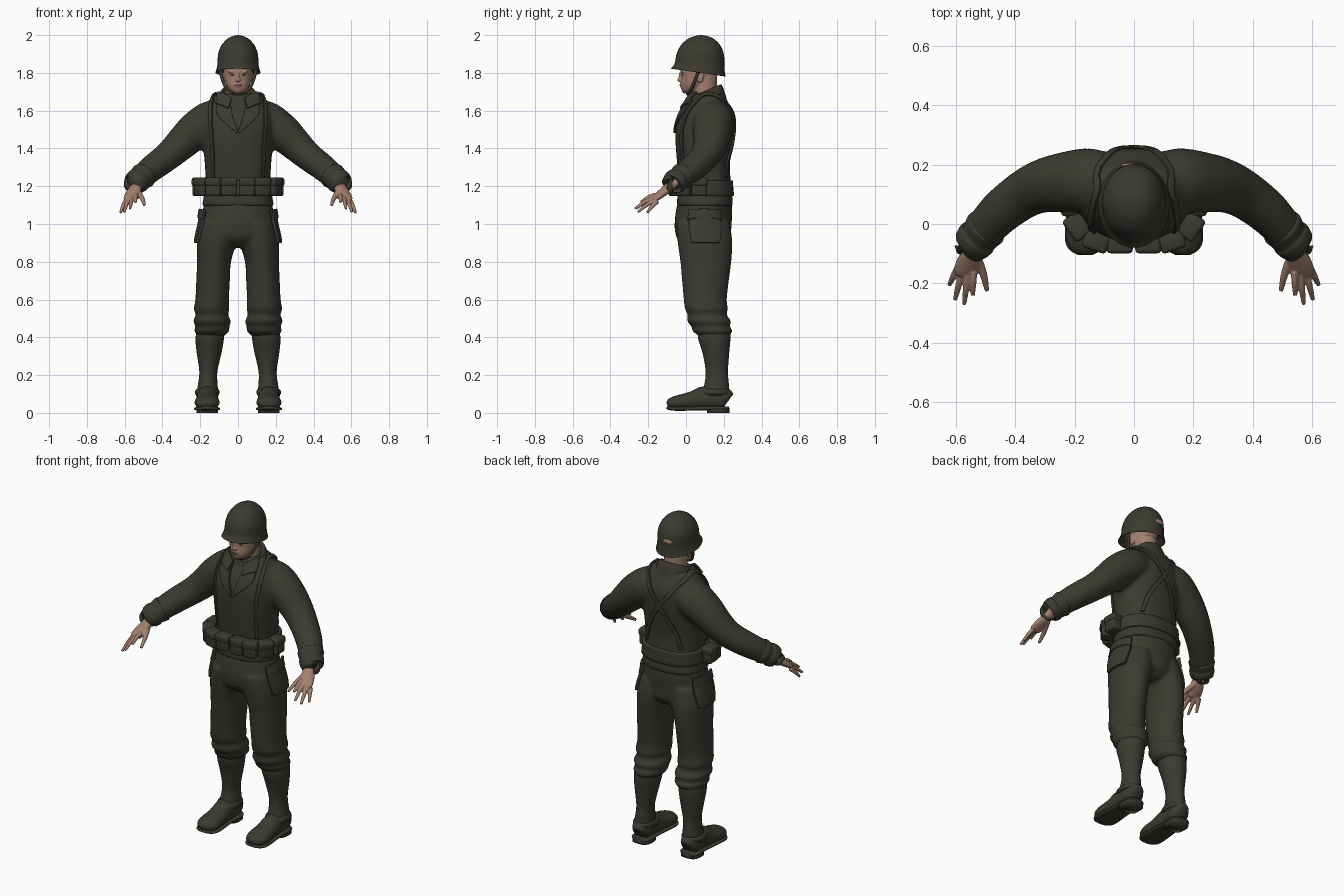
import bpy, bmesh, math
from mathutils import Vector, Matrix

U = 0.01  # all sizes below are in hundredths of a unit

if "Cube" in bpy.data.objects:
    bpy.data.objects.remove(bpy.data.objects["Cube"], do_unlink=True)


def material(name, rgb):
    mat = bpy.data.materials.new(name)
    mat.use_nodes = True
    mat.diffuse_color = (*rgb, 1)
    bsdf = next(n for n in mat.node_tree.nodes if n.type == 'BSDF_PRINCIPLED')
    bsdf.inputs["Base Color"].default_value = (*rgb, 1)
    bsdf.inputs["Roughness"].default_value = 0.8
    return mat


OLIVE = material("dark olive cloth", (0.043, 0.043, 0.032))
SKIN = material("skin", (0.36, 0.215, 0.155))
SHADE = material("lips and brows", (0.16, 0.08, 0.06))


def fine(rows, k=4):
    """Catmull-Rom resampling of rows of numbers."""
    out = []
    for i in range(len(rows) - 1):
        p0, p1, p2 = rows[max(i - 1, 0)], rows[i], rows[i + 1]
        p3 = rows[min(i + 2, len(rows) - 1)]
        for j in range(k):
            t = j / k
            out.append([b + t * (c - a) / 2 + t * t * (a - 2.5 * b + 2 * c - d / 2)
                        + t ** 3 * (3 * b - a - 3 * c + d) / 2
                        for a, b, c, d in zip(p0, p1, p2, p3)])
    return out + [list(rows[-1])]


def bridge(bm, rings):
    for r, q in zip(rings, rings[1:]):
        for i in range(len(r)):
            j = (i + 1) % len(r)
            bm.faces.new((r[i], r[j], q[j], q[i]))
    bm.faces.new(rings[0])
    bm.faces.new(rings[-1])


def unit_ring(n, p):
    for i in range(n):
        t = 2 * math.pi * i / n
        yield [math.copysign(abs(f(t)) ** p, f(t)) for f in (math.cos, math.sin)]


def loft(bm, rows, s=1, p=1, n=32, k=4):
    """Stack of level rings: x, y, z, half width, half depth, tilt."""
    rows = [tuple(r) + (0,) * (6 - len(r)) for r in rows]
    bridge(bm, [[bm.verts.new(Vector((s * (x + a * c), y + b * d, z + t * d)) * U)
                 for c, d in unit_ring(n, p)] for x, y, z, a, b, t in fine(rows, k)])


def tube(bm, rows, s=1, p=1, n=16, k=4):
    """Rings across a path: x, y, z, half width, half height."""
    rows = fine(rows, k)
    pts = [Vector((s * r[0], r[1], r[2])) for r in rows]
    rings = []
    for i, (c, r) in enumerate(zip(pts, rows)):
        along = pts[min(i + 1, len(pts) - 1)] - pts[max(i - 1, 0)]
        side = along.cross(Vector((0, 0, 1))).normalized()
        up = side.cross(along).normalized()
        rings.append([bm.verts.new((c + side * u * r[3] + up * v * r[4]) * U)
                      for u, v in unit_ring(n, p)])
    bridge(bm, rings)


def blob(bm, centre, size):
    m = Matrix.Translation(Vector(centre) * U) @ Matrix.Diagonal((*(Vector(size) * U), 1))
    bmesh.ops.create_icosphere(bm, subdivisions=3, radius=1, matrix=m)


def finish(name, bm, mat, voxel=0, rounds=4):
    bmesh.ops.recalc_face_normals(bm, faces=bm.faces)
    me = bpy.data.meshes.new(name)
    bm.to_mesh(me)
    bm.free()
    me.materials.append(mat)
    me.shade_smooth()
    ob = bpy.data.objects.new(name, me)
    bpy.context.collection.objects.link(ob)
    if voxel:  # fuse overlapping volumes into one soft skin
        mod = ob.modifiers.new("fuse", 'REMESH')
        mod.mode, mod.voxel_size, mod.use_smooth_shade = 'VOXEL', voxel * U, True
        mod = ob.modifiers.new("soften", 'SMOOTH')
        mod.factor, mod.iterations = 0.5, rounds
    return ob


def sheet(name, edge_a, edge_b, target, thick=1.0, lift=0.2, k=8, m=6):
    """Strip of cloth between two edges, laid on the target."""
    bm = bmesh.new()
    rows = [[bm.verts.new(Vector(a).lerp(Vector(b), j / m) * U) for j in range(m + 1)]
            for a, b in zip(fine(edge_a, k), fine(edge_b, k))]
    for r, q in zip(rows, rows[1:]):
        for j in range(m):
            bm.faces.new((r[j], r[j + 1], q[j + 1], q[j]))
    ob = finish(name, bm, OLIVE)
    wrap = ob.modifiers.new("wrap", 'SHRINKWRAP')
    wrap.target, wrap.offset, wrap.wrap_mode = target, lift * U, 'OUTSIDE_SURFACE'
    solid = ob.modifiers.new("thickness", 'SOLIDIFY')
    solid.thickness, solid.offset = thick * U, 0
    bevel = ob.modifiers.new("soft edge", 'BEVEL')
    bevel.width, bevel.segments = 0.25 * U, 2


def flip(points, s):
    return [(s * x, y, z) for x, y, z in points]


SIDES = (("left", 1), ("right", -1))

# Jacket: torso and sleeves
bm = bmesh.new()
loft(bm, [(0, 10, 109.5, 19, 15), (0, 10, 114, 18.3, 14.6), (0, 10, 121, 17.2, 13.8),
          (0, 9.3, 132, 17.6, 14), (0, 9.5, 142, 18.6, 15), (0, 10, 151, 19, 15.5),
          (0, 11, 159, 18.5, 14), (0, 11.5, 165, 15.5, 10.5), (0, 11.5, 169, 12, 8.5)], p=0.85)
for _, s in SIDES:
    tube(bm, [(8, 13, 157, 10, 9), (15, 14.5, 154.5, 11, 10.5), (23, 14, 149, 10.3, 10),
              (30, 13, 142.5, 9.2, 8.8), (37, 10, 136, 8.2, 7.6), (45.5, 3.5, 129.5, 7.4, 7),
              (53, -5, 123, 6.3, 6)], s, n=24)
jacket = finish("jacket", bm, OLIVE, 1.1, 5)

# Trousers with gathered knees
bm = bmesh.new()
loft(bm, [(0, 10, 113, 17.5, 14), (0, 9.5, 106, 19, 15), (0, 9, 98, 20, 15),
          (0, 9.5, 92, 19, 14), (0, 10, 87.5, 11, 9)])
for _, s in SIDES:
    loft(bm, [(9.5, 9, 101, 10, 14), (11.2, 10, 91, 10.5, 14.5), (12.7, 10.5, 80, 9, 13.5),
              (13.2, 10.3, 70, 8.9, 12.4), (13.7, 10.2, 60, 8.9, 11.4), (14, 10.8, 55, 9.4, 11.4),
              (13.8, 11.2, 52, 8.6, 10.3), (13.8, 12.3, 48.5, 10, 11.6), (13.5, 13, 45.8, 8.9, 10.1),
              (13.9, 14, 43.5, 9.3, 10.7), (14.2, 14.8, 41, 7.4, 8.4)], s)
trousers = finish("trousers", bm, OLIVE, 1, 4)

# Collar
bm = bmesh.new()
loft(bm, [(0, 11, 162, 14, 11.5), (0, 10.7, 166.5, 11, 10.2, 2), (0, 10, 170, 9.2, 9, 3.5),
          (0, 10, 170, 8, 7.8, 3.5), (0, 10, 167.5, 7, 7, 3)], k=3)
finish("collar", bm, OLIVE)

# Crossed shoulder straps, lapels, pockets
for side, s in SIDES:
    path = [(14.5, -2, 124), (15, -4, 142), (15.5, -2, 155), (14.5, 4, 164), (13, 11, 169),
            (10, 20, 163), (0, 27, 150), (-9, 25, 136), (-13, 23, 125)]
    sheet(side + "_strap", flip([(x - 1.5, y, z) for x, y, z in path], s),
          flip([(x + 1.5, y, z) for x, y, z in path], s), jacket, 1, 0.6)
    sheet(side + "_lapel", flip([(4, 1, 167), (3, -4, 158), (0, -6, 149)], s),
          flip([(11, 3, 166), (11, -3, 158), (0.7, -6, 148)], s), jacket, 1.2, 0.5)
    sheet(side + "_collar_flap", flip([(3.5, 0, 167), (5, -3, 161)], s),
          flip([(10.5, 6, 170), (12, 1, 164)], s), jacket, 1.2, 1.3)
    sheet(side + "_pocket", flip([(20, 1, 107), (21, 1, 99), (22, 3, 90)], s),
          flip([(20, 20, 107), (21, 20, 99), (22, 18, 90)], s), trousers, 1.8, 0.8)
    sheet(side + "_pocket_flap", flip([(20, 0, 108), (20, 0, 103)], s),
          flip([(20, 20.5, 108), (20, 20.5, 103)], s), trousers, 1.5, 1.5)

# Belt with ammunition pouches
bm = bmesh.new()
loft(bm, [(0, 10, 115, 18.6, 14.8), (0, 10, 115.4, 19.4, 15.4), (0, 10, 120, 18.9, 15),
          (0, 10, 122.6, 18.9, 15), (0, 10, 123, 18, 14.4)], p=0.85, k=2)
finish("belt", bm, OLIVE)
for side, s in SIDES:
    for i, (x, y, turn) in enumerate([(4.8, -6.3, 0), (12.6, -5.5, 18), (19, -0.8, 55), (21, 7, 90)]):
        bm = bmesh.new()
        for z, size in ((119.5, (8.2, 6.4, 9.5)), (122.3, (8.8, 7.2, 4.6))):
            m = (Matrix.Translation(Vector((s * x, y, z)) * U)
                 @ Matrix.Rotation(math.radians(turn * s), 4, 'Z')
                 @ Matrix.Diagonal((*(Vector(size) * U), 1)))
            bmesh.ops.create_cube(bm, size=1, matrix=m)
        bmesh.ops.bevel(bm, geom=bm.edges[:], offset=1.4 * U, segments=3,
                        affect='EDGES', profile=0.5)
        finish(f"{side}_pouch_{i + 1}", bm, OLIVE)

# Cuffs, hands, lower legs and boots
FINGERS = [[(53, -11, 117, 1.6, 1.6), (50.7, -17, 113.5, 1.3, 1.3), (49.5, -22.5, 110, 0.8, 0.8)]]
for base, tip in (((54, -16, 115.5), (54.3, -24, 111.5)), ((56, -17, 114), (57.2, -27, 108)),
                  ((58, -16.5, 112.5), (60.3, -25.5, 106.3)), ((59.5, -15, 112), (62.2, -20.5, 106))):
    mid = [(a + b) / 2 for a, b in zip(base, tip)]
    mid[2] += 0.6
    FINGERS.append([(*base, 1.25, 1.25), (*mid, 1.1, 1.1), (*tip, 0.75, 0.75)])

for side, s in SIDES:
    bm = bmesh.new()
    tube(bm, [(49.5, -1, 126, 6.4, 6.2), (50, -1.5, 125.6, 7.3, 7), (52, -4, 123.8, 6.6, 6.2),
              (53, -5, 123, 7, 6.6), (54.6, -7, 121.4, 6.5, 6.1), (54.8, -7.2, 121.2, 5.5, 5)], s, n=24)
    finish(side + "_cuff", bm, OLIVE)

    bm = bmesh.new()
    tube(bm, [(53, -5, 122.5, 2.9, 2.5), (54, -9, 119.5, 3.2, 2.4), (55.5, -12.5, 116.5, 4, 2.2),
              (56.7, -16, 113.8, 4.1, 1.7), (57, -17.5, 112.7, 3.2, 1.1)], s)
    for rows in FINGERS:
        tube(bm, rows, s, n=10)
    finish(side + "_hand", bm, SKIN, 0.4, 2)

    bm = bmesh.new()
    loft(bm, [(14.6, 15, 44, 7.2, 8.4), (15, 15, 39, 7.5, 8.5), (15.3, 15.8, 32, 6.6, 7.1),
              (15.7, 16.3, 22, 4.8, 5.9), (16, 16.2, 15, 5.2, 6.5), (16.3, 15.5, 9, 6, 7.5)], s)
    finish(side + "_gaiter", bm, OLIVE)

    bm = bmesh.new()
    loft(bm, [(16.3, 15, 9.8, 6, 8), (16.3, 15, 10.3, 6.6, 8.6),
              (16.2, 15.4, 12.2, 6.2, 8), (16.2, 15.5, 12.7, 5.4, 7)], s, k=2)
    finish(side + "_boot_strap", bm, OLIVE)

    bm = bmesh.new()
    tube(bm, [(16.3, 22.5, 6.5, 3, 4), (16.3, 20, 7.5, 5.4, 6), (16.3, 10, 7.7, 5.7, 6.4),
              (16.3, 3, 6.3, 6.1, 5), (16.4, -4, 5.4, 6.6, 4), (16.4, -8.3, 4.8, 5.2, 3),
              (16.4, -10, 4.4, 2.4, 1.4)], s, n=24)
    finish(side + "_boot", bm, OLIVE)

    bm = bmesh.new()
    tube(bm, [(16.3, 22.8, 2.4, 3.5, 0.9), (16.3, 20, 2.4, 5.8, 1.1), (16.3, 10, 2.4, 5.9, 1.1),
              (16.4, -4, 2.2, 6.9, 1.1), (16.4, -8.5, 2.4, 5.5, 1), (16.4, -10.3, 2.8, 2.6, 0.7)],
         s, p=0.7, n=24)
    loft(bm, [(16.3, 17, 0, 5.8, 6), (16.3, 17, 2.5, 5.8, 6)], s, p=0.7, k=1)
    finish(side + "_sole", bm, OLIVE)

# Head: skull, jaw, neck, nose, ears
bm = bmesh.new()
loft(bm, [(0, 1.5, 169.3, 2.6, 2.6), (0, 2.5, 171, 4.7, 4.9), (0, 4, 174, 6.4, 6.8),
          (0, 5.6, 177, 7.3, 8.2), (0, 6.6, 181, 7.8, 9.4), (0, 7, 187, 7.8, 9.8), (0, 7, 193, 5, 6)])
loft(bm, [(0, 10.5, 160, 7.2, 7), (0, 10, 168, 6.6, 6.4), (0, 9.5, 179, 6.5, 7)])
blob(bm, (0, -3.2, 176.3), (1.3, 1.6, 1.2))
blob(bm, (0, -2.8, 178.2), (0.8, 1.2, 2.5))
blob(bm, (0, -2.4, 173.5), (2, 1, 1))
blob(bm, (0, -0.6, 170.6), (2, 1.6, 1.5))
for _, s in SIDES:
    blob(bm, (s * 2.9, -1.2, 180.6), (2.4, 1.5, 0.8))
    blob(bm, (s * 7.7, 7.5, 177.5), (0.8, 1.8, 2.8))
finish("head", bm, SKIN, 0.45, 3)

bm = bmesh.new()
blob(bm, (0, -3.1, 173.6), (1.9, 0.5, 0.3))
for _, s in SIDES:
    blob(bm, (s * 2.9, -1.9, 179), (1.3, 0.6, 0.3))
finish("mouth_and_eyes", bm, SHADE)

# Helmet with flared rim, chin strap and bare patch at the back
bm = bmesh.new()
loft(bm, [(0, 6.8, 184, 9, 10.8, -1), (0, 6.6, 180.6, 11.4, 13.8, -2), (0, 6.5, 180.3, 12, 14.5, -2),
          (0, 6.7, 181.6, 11.5, 13.9, -1.6), (0, 7.2, 184.5, 10.9, 13.1, -0.8), (0, 7.5, 190, 10.5, 12.5),
          (0, 7.7, 194.5, 8.8, 10.5), (0, 7.9, 198, 5.7, 6.9), (0, 8, 199.6, 2.4, 2.9),
          (0, 8, 200, 0.3, 0.3)], n=40)
finish("helmet", bm, OLIVE)

bm = bmesh.new()
half = [(9.6, 7, 182, 0.9, 0.9), (8.3, 5, 176.5, 0.8, 0.8), (5.6, 2.6, 171, 0.8, 0.8)]
tube(bm, half + [(0, 0.8, 168.9, 0.8, 0.8)] + [(-r[0], *r[1:]) for r in reversed(half)], n=10)
finish("chin_strap", bm, OLIVE)

bm = bmesh.new()
blob(bm, (-1.5, 19.8, 187.3), (3, 0.7, 1.4))
finish("helmet_bare_patch", bm, SKIN)
